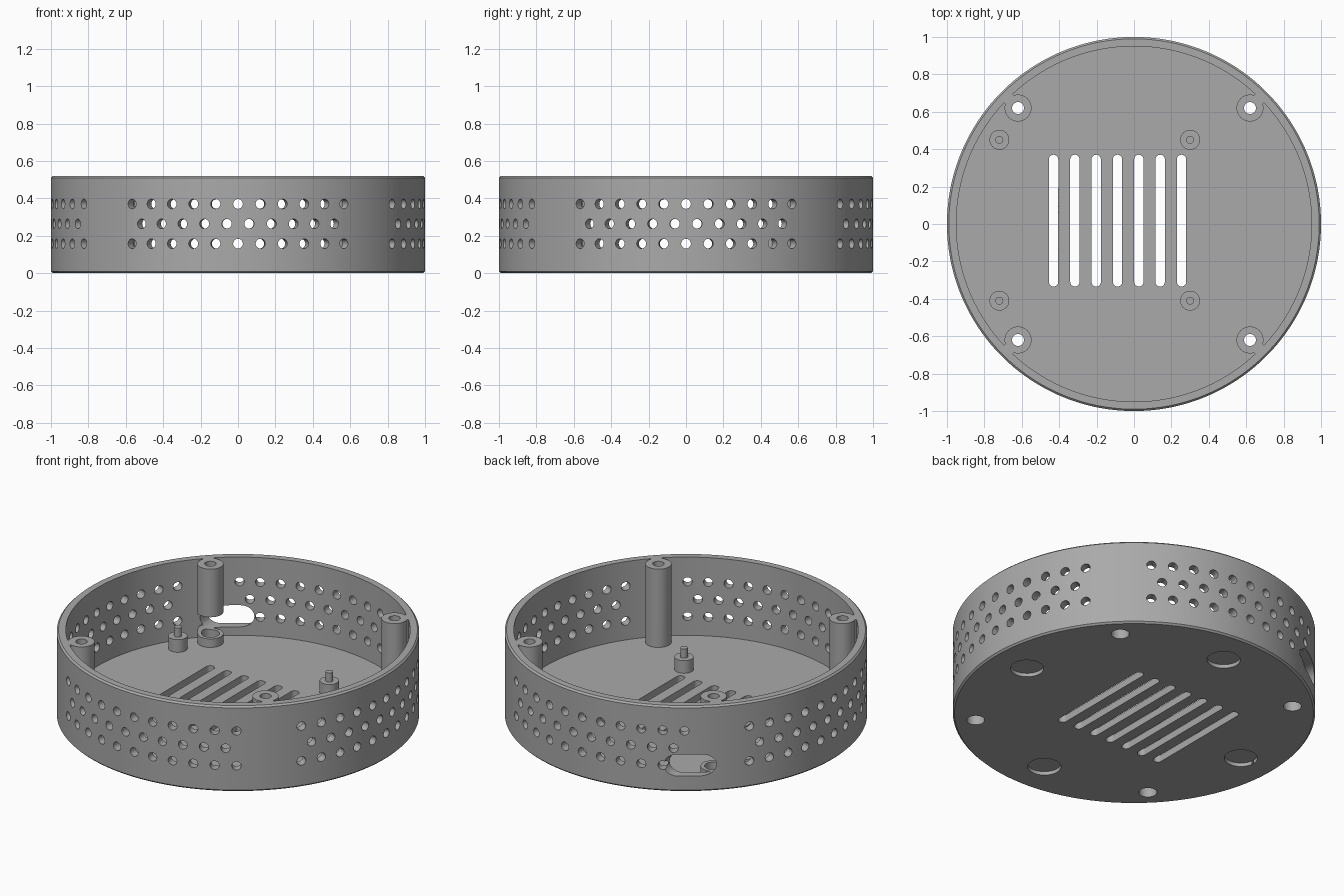
import bpy
import bmesh
from math import radians, pi, cos, sin
from mathutils import Matrix, Vector

cube = bpy.data.objects.get("Cube")
if cube:
    bpy.data.objects.remove(cube)

HEIGHT, FLOOR = 0.52, 0.043
POST = 0.62

# Single plastic colour
grey = bpy.data.materials.new("grey plastic")
grey.use_nodes = True
grey.diffuse_color = (0.4, 0.4, 0.4, 1)
grey.node_tree.nodes["Principled BSDF"].inputs["Base Color"].default_value = (0.4, 0.4, 0.4, 1)


def lathe(bm, profile, x=0, y=0, steps=32):
    """Revolve (radius, z) points around a vertical axis at x, y."""
    verts = [bm.verts.new((x + r, y, z)) for r, z in profile]
    edges = [bm.edges.new(pair) for pair in zip(verts, verts[1:])]
    bmesh.ops.spin(bm, geom=verts + edges, cent=(x, y, 0), axis=(0, 0, 1),
                   angle=2 * pi, steps=steps, use_merge=True)


def capsule(bm, length, width, depth, matrix):
    """Rounded slot along local x, extruded along local z, centred."""
    r, ring = width / 2, []
    for side in (1, -1):
        for i in range(13):
            a = pi * i / 12 - pi / 2
            ring.append(Vector((side * (length / 2 - r + r * cos(a)), side * r * sin(a), -depth / 2)))
    face = bm.faces.new([bm.verts.new(matrix @ p) for p in ring])
    out = bmesh.ops.extrude_face_region(bm, geom=[face], use_keep_orig=True)
    new = [v for v in out["geom"] if isinstance(v, bmesh.types.BMVert)]
    bmesh.ops.translate(bm, verts=new, vec=matrix.to_3x3() @ Vector((0, 0, depth)))


def finish(bm, name):
    bmesh.ops.remove_doubles(bm, verts=bm.verts, dist=0.0001)
    bmesh.ops.recalc_face_normals(bm, faces=bm.faces)
    mesh = bpy.data.meshes.new(name)
    bm.to_mesh(mesh)
    bm.free()
    obj = bpy.data.objects.new(name, mesh)
    bpy.context.collection.objects.link(obj)
    mesh.materials.append(grey)
    return obj


def select(obj):
    bpy.ops.object.select_all(action="DESELECT")
    obj.select_set(True)
    bpy.context.view_layer.objects.active = obj


def combine(target, other, operation):
    select(target)
    mod = target.modifiers.new("combine", "BOOLEAN")
    mod.operation, mod.object, mod.solver = operation, other, "EXACT"
    bpy.ops.object.modifier_apply(modifier=mod.name)
    bpy.data.objects.remove(other)


corners = [(sx * POST, sy * POST) for sx in (-1, 1) for sy in (-1, 1)]

# Round tray with chamfered outer edges
bm = bmesh.new()
lathe(bm, [(0, 0), (0.99, 0), (1, 0.01), (1, HEIGHT - 0.01), (0.99, HEIGHT),
           (0.95, HEIGHT), (0.95, FLOOR), (0, FLOOR)], steps=180)
case = finish(bm, "case")

# Necks joining the posts to the wall
bm = bmesh.new()
for x, y in corners:
    spot = Vector((x, y, 0)).normalized() * 0.925
    spot.z = (HEIGHT + 0.02) / 2
    turn = Vector((x, y, 0)).to_track_quat("X", "Z").to_matrix().to_4x4()
    size = Matrix.Diagonal((0.09, 0.066, HEIGHT - 0.02, 1))
    bmesh.ops.create_cube(bm, size=1, matrix=Matrix.Translation(spot) @ turn @ size)
combine(case, finish(bm, "post_necks"), "UNION")

# Screw posts
bm = bmesh.new()
for x, y in corners:
    lathe(bm, [(0, 0.02), (0.072, 0.02), (0.072, HEIGHT), (0, HEIGHT)], x, y)
combine(case, finish(bm, "screw_posts"), "UNION")

# Board standoffs with locating pins
bm = bmesh.new()
for x in (-0.72, 0.3):
    for y in (-0.41, 0.45):
        lathe(bm, [(0, 0.02), (0.053, 0.02), (0.053, 0.12), (0.021, 0.12),
                   (0.021, 0.175), (0, 0.175)], x, y)
combine(case, finish(bm, "standoffs"), "UNION")

# Stepped screw holes and shallow foot recesses
bm = bmesh.new()
for x, y in corners:
    lathe(bm, [(0, -0.1), (0.05, -0.1), (0.05, 0.3), (0.032, 0.3), (0.032, 0.6), (0, 0.6)], x, y)
for x, y in ((0.77, 0), (-0.77, 0), (0, 0.77), (0, -0.77)):
    lathe(bm, [(0, -0.1), (0.092, -0.1), (0.092, 0.022), (0, 0.022)], x, y, 40)
combine(case, finish(bm, "hole_cutter"), "DIFFERENCE")

# Floor vent slots and staggered wall vents in four groups
bm = bmesh.new()
for i in range(7):
    spot = Matrix.Translation((-0.43 + i * 0.114, 0.018, 0))
    capsule(bm, 0.705, 0.05, 0.2, spot @ Matrix.Rotation(pi / 2, 4, "Z"))
for group in range(4):
    for z, count in ((0.158, 11), (0.264, 10), (0.37, 11)):
        for i in range(count):
            angle = group * pi / 2 + radians(6.9) * (i - (count - 1) / 2)
            place = (Matrix.Rotation(angle, 4, "Z") @ Matrix.Translation((0.98, 0, z))
                     @ Matrix.Rotation(pi / 2, 4, "Y"))
            bmesh.ops.create_cone(bm, cap_ends=True, segments=20, radius1=0.026,
                                  radius2=0.026, depth=0.14, matrix=place)
combine(case, finish(bm, "vent_cutter"), "DIFFERENCE")

# Cable opening through the back wall and one post
bm = bmesh.new()
capsule(bm, 0.235, 0.132, 0.6,
        Matrix.Translation((-0.586, 0.83, 0.161)) @ Matrix.Rotation(pi / 2, 4, "X"))
combine(case, finish(bm, "cable_cutter"), "DIFFERENCE")

select(case)
bpy.ops.object.shade_smooth_by_angle(angle=radians(30))
